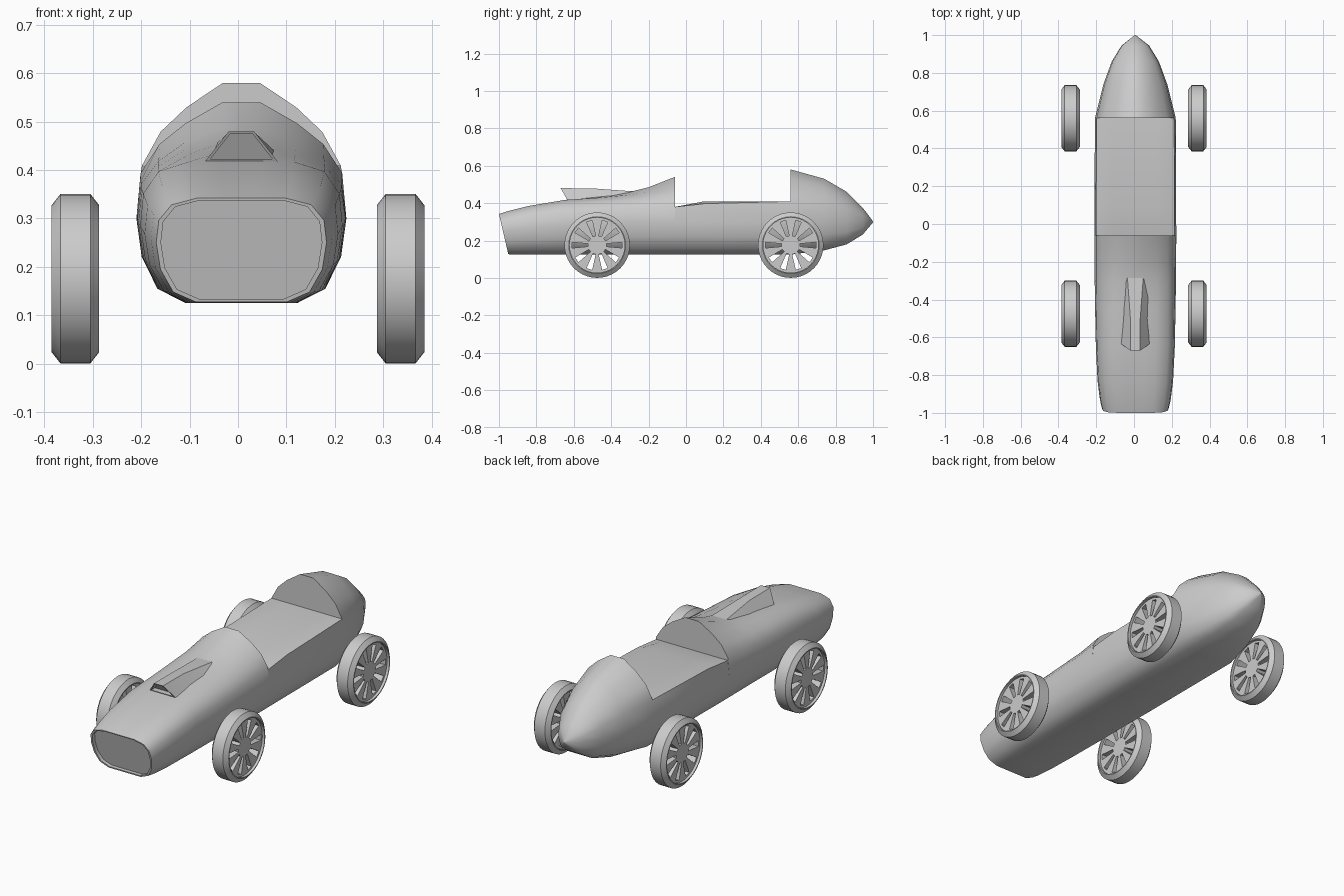
import bpy, bmesh, math

if "Cube" in bpy.data.objects:
    bpy.data.objects.remove(bpy.data.objects["Cube"])

CX = 0.007  # bodywork sits a hair off the wheel centreline


def finish(bm, name, angle=45):
    bmesh.ops.remove_doubles(bm, verts=bm.verts, dist=0.0003)
    bmesh.ops.recalc_face_normals(bm, faces=bm.faces)
    mesh = bpy.data.meshes.new(name)
    bm.to_mesh(mesh)
    bm.free()
    ob = bpy.data.objects.new(name, mesh)
    bpy.context.collection.objects.link(ob)
    bpy.ops.object.select_all(action='DESELECT')
    ob.select_set(True)
    bpy.context.view_layer.objects.active = ob
    bpy.ops.object.shade_smooth_by_angle(angle=math.radians(angle))
    return ob


def loft(name, rings, angle=45):
    bm = bmesh.new()
    vs = [[bm.verts.new(p) for p in r] for r in rings]
    n = len(vs[0])
    for a, b in zip(vs, vs[1:]):
        for i in range(n):
            j = (i + 1) % n
            bm.faces.new((a[i], a[j], b[j], b[i]))
    bm.faces.new(vs[0])
    bm.faces.new(vs[-1])
    return finish(bm, name, angle)


def recess(ring, scale, depth):
    """Inset lip plus a sunk copy of an end ring, innermost first."""
    n = len(ring)
    c = [sum(p[k] for p in ring) / n for k in range(3)]
    lip = [tuple(c[k] + (p[k] - c[k]) * scale for k in range(3)) for p in ring]
    return [[(x, y + depth, z) for x, y, z in lip], lip]


# Half cross-sections (x / half width, height either side of the belt line)
BOXY = [(.2, 1), (.52, 1), (.82, .85), (.97, .5), (1, 0)]
PEAK = [(.18, 1), (.53, .82), (.78, .64), (.96, .39), (1, 0)]
LOWER = [(.95, -.45), (.80, -.83), (.53, -1)]


def section(y, w, zt, zb, zm, k, slope=0, floor=9):
    half = [(a[0] + (b[0] - a[0]) * k, a[1] + (b[1] - a[1]) * k)
            for a, b in zip(BOXY, PEAK)] + LOWER
    pts = []
    for x, t in half:
        z = zm + t * ((zt - zm) if t > 0 else (zm - zb))
        z = min(z, floor)
        pts.append((x * w, y - slope * (z - zb) / (zt - zb), z))
    return ([(CX + x, yy, z) for x, yy, z in pts]
            + [(CX - x, yy, z) for x, yy, z in reversed(pts)])


# Body: nose, cowl, cut-down cockpit deck, domed tail
nose = section(-.95, .176, .342, .127, .25, 0, .05)
body = recess(nose, .945, .02) + [
    nose,
    section(-.91, .187, .358, .125, .257, 0, .04),
    section(-.82, .200, .385, .125, .268, 0, .02),
    section(-.65, .209, .417, .125, .285, .0),
    section(-.45, .213, .437, .125, .29, .25),
    section(-.31, .215, .458, .125, .3, .5),
    section(-.20, .216, .485, .125, .3, .78),
    section(-.06, .217, .54, .125, .3, 1),
    section(-.06, .217, .54, .125, .3, 1, floor=.38),
    section(.10, .216, .55, .125, .3, 1, floor=.41),
    section(.56, .214, .58, .125, .3, 1, floor=.41),
    section(.56, .214, .58, .125, .3, 1),
    section(.74, .169, .53, .148, .3, 1),
    section(.86, .125, .46, .18, .3, 1),
    section(.945, .073, .375, .232, .3, 1),
    section(1.0, .003, .303, .297, .3, 1),
]
loft("body", body)


# Hood scoop
def trapezoid(yt, zt, wt, yb, zb, wb):
    return [(CX - wb, yb, zb), (CX - wt, yt, zt), (CX + wt, yt, zt), (CX + wb, yb, zb)]


mouth = trapezoid(-.67, .48, .026, -.635, .418, .075)
loft("hood_scoop", recess(mouth, .86, .03) + [
    mouth,
    trapezoid(-.5, .479, .026, -.5, .418, .072),
    trapezoid(-.31, .465, .04, -.31, .415, .095),
    trapezoid(-.2, .46, .05, -.2, .41, .1),
], 30)


# Wheels: chamfered tyre and a slotted disc
def tyre(name, x, y, z):
    profile = [(.049, .147), (.049, .152), (.031, .175), (-.031, .175),
               (-.049, .152), (-.049, .147)]
    bm = bmesh.new()
    n = 40
    vs = [[bm.verts.new((x + px, y + r * math.cos(a), z + r * math.sin(a)))
           for px, r in profile] for a in (2 * math.pi * i / n for i in range(n))]
    m = len(profile)
    for i in range(n):
        for j in range(m):
            bm.faces.new((vs[i][j], vs[i][(j + 1) % m],
                          vs[(i + 1) % n][(j + 1) % m], vs[(i + 1) % n][j]))
    finish(bm, name, 30)


def slotted_disc(name, x, y, z, thick=.07, slots=10):
    bm = bmesh.new()
    radii = [(.05, .15), (.135, .115), (.149, .157)]  # radius, slot half angle
    rings = []
    for r, h in radii:
        ring = []
        for i in range(slots):
            mid = 2 * math.pi * i / slots
            for a in (mid - h, mid + h):
                ring.append(bm.verts.new((x - thick / 2, y + r * math.cos(a),
                                          z + r * math.sin(a))))
        rings.append(ring)
    n = slots * 2
    bm.faces.new(rings[0])
    for k in (0, 1):
        for i in range(n):
            if k == 0 and i % 2 == 0:
                continue  # open slot
            j = (i + 1) % n
            bm.faces.new((rings[k][i], rings[k][j], rings[k + 1][j], rings[k + 1][i]))
    ext = bmesh.ops.extrude_face_region(bm, geom=bm.faces[:], use_keep_orig=True)
    moved = [g for g in ext["geom"] if isinstance(g, bmesh.types.BMVert)]
    bmesh.ops.translate(bm, verts=moved, vec=(thick, 0, 0))
    finish(bm, name, 30)


for end, y in (("front", -.475), ("rear", .56)):
    for side, sx in (("left", -1), ("right", 1)):
        tyre(f"{end}_{side}_tyre", sx * .336, y, .1755)
        slotted_disc(f"{end}_{side}_wheel_disc", sx * .336, y, .1755)
